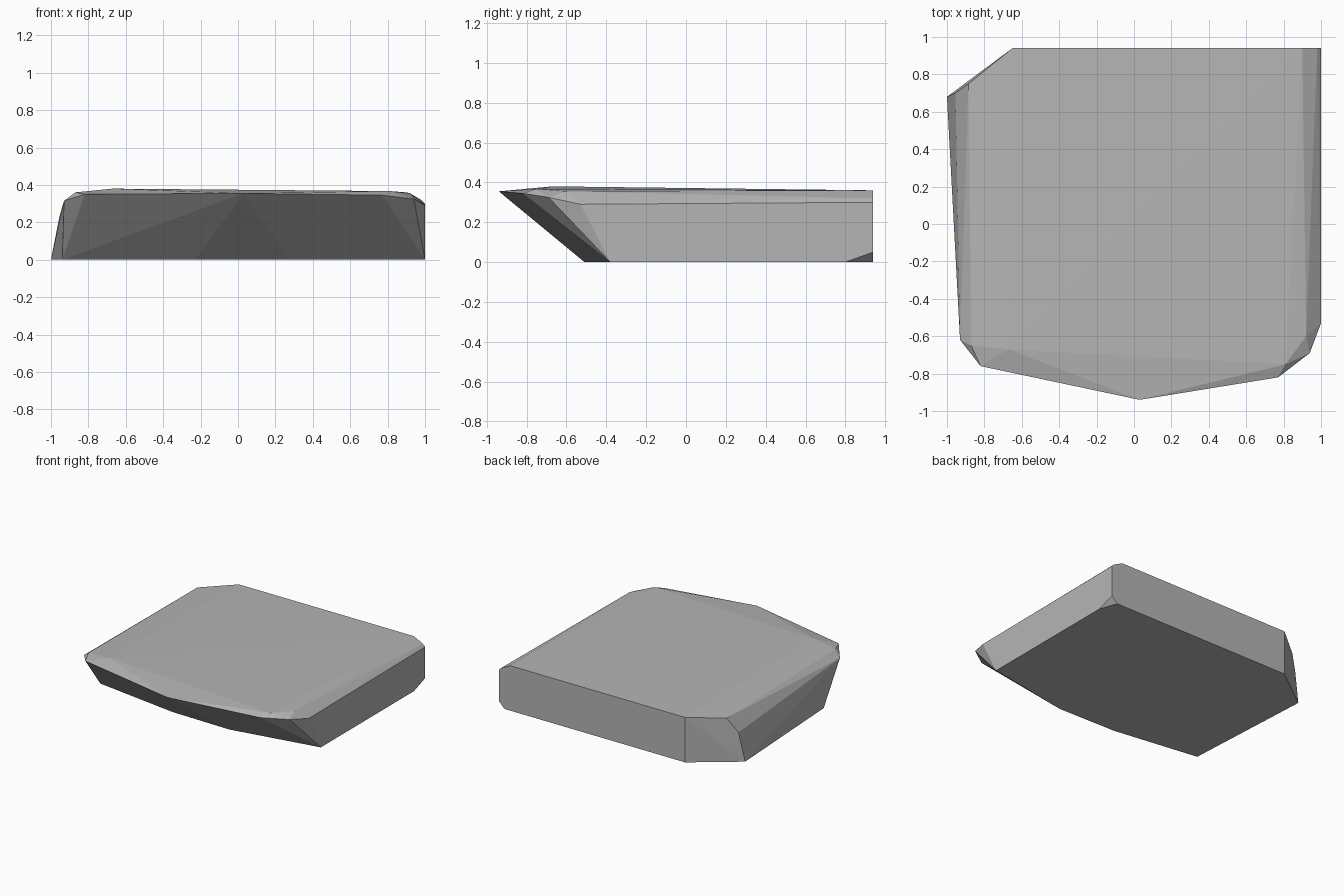
import bpy, bmesh

if "Cube" in bpy.data.objects:
    bpy.data.objects.remove(bpy.data.objects["Cube"])

# Underside outline (x, y), all on the ground
base = [(-.94, -.40), (-.23, -.50), (.28, -.51), (1, -.38),
        (1, .80), (.95, .94), (-.65, .94), (-1, .68)]

# Overhanging front rim
rim = [(.03, -.94, .355), (.77, -.82, .345), (.94, -.69, .325),
       (1, -.53, .29), (-.82, -.76, .35), (-.93, -.62, .315)]

# Gently crowned top
crown = [(-.67, -.67, .38), (.81, -.75, .367), (.92, -.60, .355),
         (-.87, -.65, .36)]

# Straight back edge and chamfered back corner
back = [(-.65, .94, .36), (.90, .94, .36), (.98, .94, .32), (1, .94, .30),
        (1, .94, .05), (-.885, .75, .345), (-.955, .70, .23)]

stone = bpy.data.materials.new("grey stone")
stone.diffuse_color = (.46, .46, .46, 1)
stone.use_nodes = True
stone.node_tree.nodes["Principled BSDF"].inputs["Base Color"].default_value = stone.diffuse_color

# Faceted slab: the convex skin around the outlines
bm = bmesh.new()
for p in [(x, y, 0) for x, y in base] + rim + crown + back:
    bm.verts.new(p)
hull = bmesh.ops.convex_hull(bm, input=bm.verts[:])
loose = {g for g in hull["geom_interior"] + hull["geom_unused"]
         if isinstance(g, bmesh.types.BMVert)}
bmesh.ops.delete(bm, geom=list(loose), context='VERTS')
bmesh.ops.dissolve_limit(bm, angle_limit=.01, verts=bm.verts[:], edges=bm.edges[:])
bmesh.ops.recalc_face_normals(bm, faces=bm.faces[:])

mesh = bpy.data.meshes.new("stone_slab")
bm.to_mesh(mesh)
bm.free()
mesh.materials.append(stone)
slab = bpy.data.objects.new("stone_slab", mesh)
bpy.context.collection.objects.link(slab)
